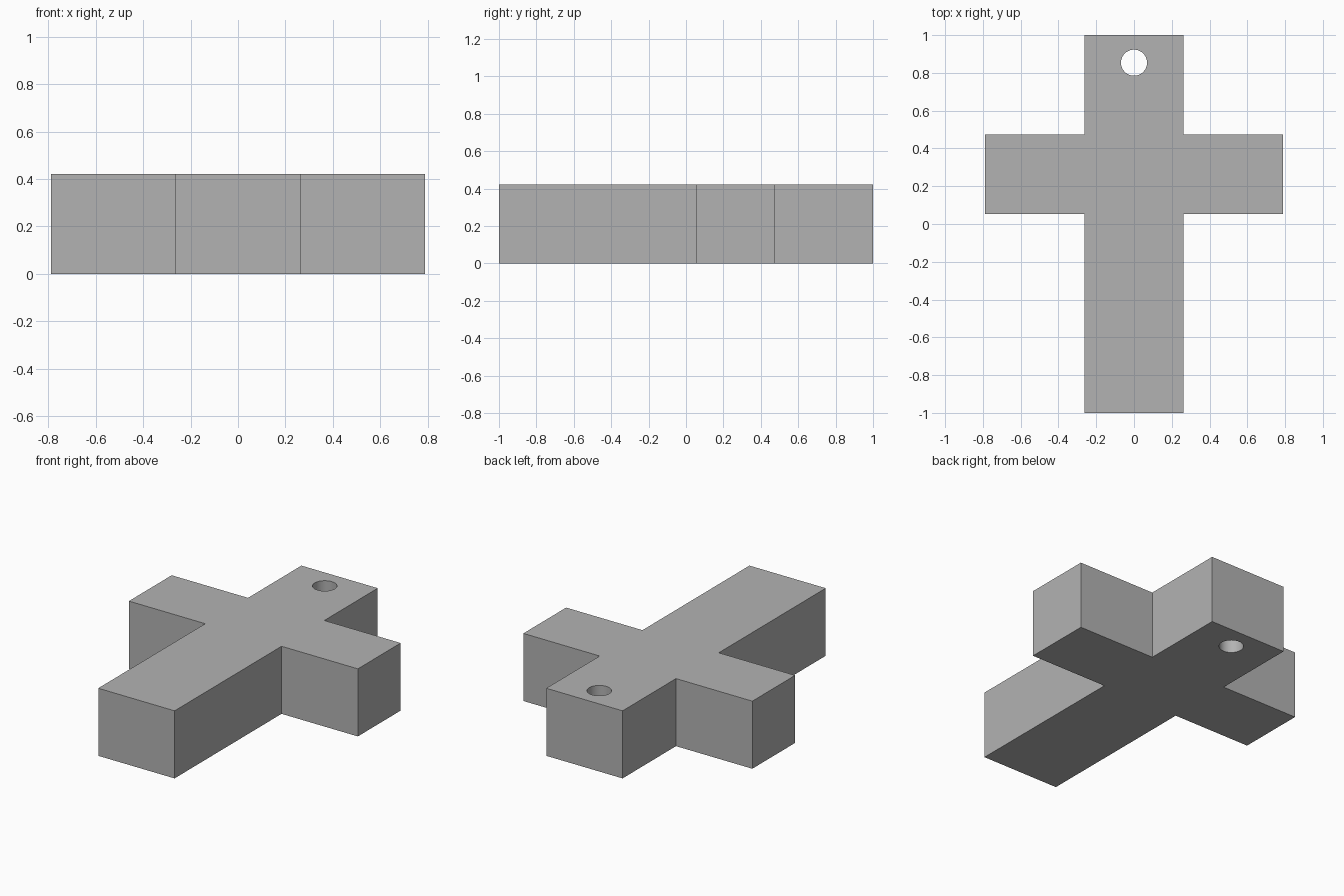
import bpy
import bmesh
from mathutils import Matrix

default = bpy.data.objects.get("Cube")
if default:
    bpy.data.objects.remove(default, do_unlink=True)

HEIGHT = 0.421
HALF_STEM, HALF_SPAN = 0.263, 0.789
ARM_FRONT, ARM_BACK = 0.053, 0.474
HOLE_Y, HOLE_RADIUS = 0.854, 0.069

# Single flat colour
grey = bpy.data.materials.new("plain grey")
grey.use_nodes = True
colour = (0.45, 0.45, 0.45, 1)
grey.diffuse_color = colour
grey.node_tree.nodes["Principled BSDF"].inputs["Base Color"].default_value = colour


def make_object(name, bm):
    bmesh.ops.recalc_face_normals(bm, faces=bm.faces)
    mesh = bpy.data.meshes.new(name)
    bm.to_mesh(mesh)
    bm.free()
    mesh.materials.append(grey)
    obj = bpy.data.objects.new(name, mesh)
    bpy.context.collection.objects.link(obj)
    return obj


# Cross body: right half of the outline, mirrored, then extruded upward
half = [(HALF_STEM, -1), (HALF_STEM, ARM_FRONT), (HALF_SPAN, ARM_FRONT),
        (HALF_SPAN, ARM_BACK), (HALF_STEM, ARM_BACK), (HALF_STEM, 1)]
outline = half + [(-x, y) for x, y in reversed(half)]
bm = bmesh.new()
base = bm.faces.new([bm.verts.new((x, y, 0)) for x, y in outline])
top = bmesh.ops.extrude_face_region(bm, geom=[base], use_keep_orig=True)["geom"]
bmesh.ops.translate(bm, vec=(0, 0, HEIGHT),
                    verts=[v for v in top if isinstance(v, bmesh.types.BMVert)])
body = make_object("cross_body", bm)

# Hanging hole through the top end of the stem
bm = bmesh.new()
bmesh.ops.create_cone(bm, cap_ends=True, segments=48, radius1=HOLE_RADIUS,
                      radius2=HOLE_RADIUS, depth=HEIGHT * 2,
                      matrix=Matrix.Translation((0, HOLE_Y, HEIGHT / 2)))
cutter = make_object("hole_cutter", bm)
cutter.hide_render = True

cut = body.modifiers.new("hanging hole", 'BOOLEAN')
cut.operation = 'DIFFERENCE'
cut.solver = 'EXACT'
cut.object = cutter
bpy.context.view_layer.objects.active = body
body.select_set(True)
bpy.ops.object.modifier_apply(modifier=cut.name)
bpy.data.objects.remove(cutter, do_unlink=True)

# Smooth hole wall, crisp edges elsewhere
bpy.ops.object.shade_smooth_by_angle(angle=0.5)
